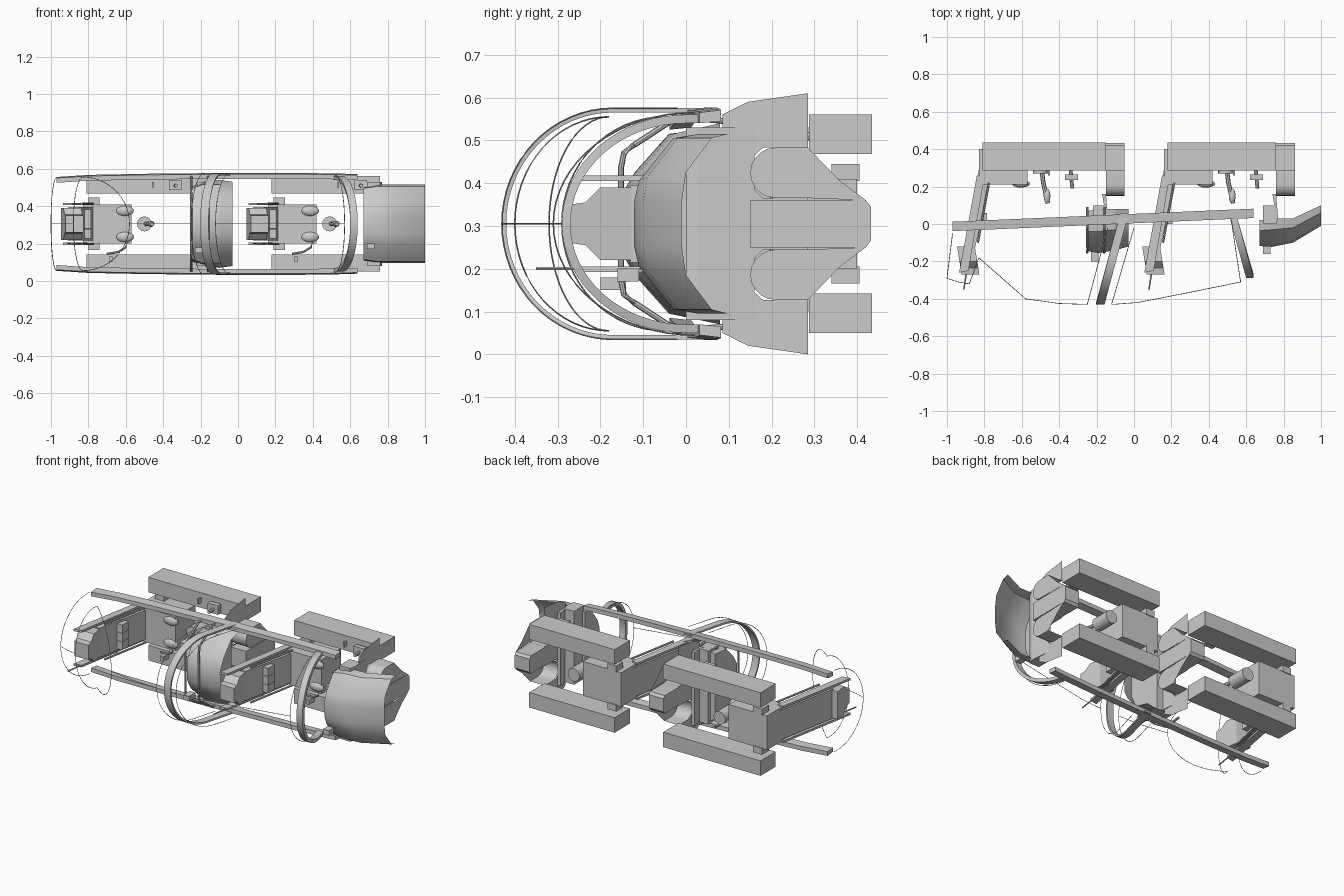
import bpy, bmesh, math
from mathutils import Vector

if "Cube" in bpy.data.objects:
    bpy.data.objects.remove(bpy.data.objects["Cube"])

C = 0.305   # centre plane (z), the cockpit is mirrored about it


def make(name, verts, faces, smooth=False):
    me = bpy.data.meshes.new(name)
    me.from_pydata([tuple(v) for v in verts], [], faces)
    bm = bmesh.new()
    bm.from_mesh(me)
    bmesh.ops.recalc_face_normals(bm, faces=bm.faces)
    bm.to_mesh(me)
    bm.free()
    ob = bpy.data.objects.new(name, me)
    bpy.context.collection.objects.link(ob)
    if smooth:
        bpy.context.view_layer.objects.active = ob
        ob.select_set(True)
        bpy.ops.object.shade_smooth_by_angle(angle=math.radians(35))
        ob.select_set(False)
    return ob


def loft(name, rings, caps=True, closed=True, smooth=False):
    n = len(rings[0])
    verts = [v for r in rings for v in r]
    faces = []
    for i in range(len(rings) - 1):
        for j in range(n if closed else n - 1):
            k = (j + 1) % n
            faces.append((i*n + j, i*n + k, (i+1)*n + k, (i+1)*n + j))
    if caps:
        faces += [tuple(range(n)), tuple(range(len(verts) - n, len(verts)))]
    return make(name, verts, faces, smooth)


def prism_z(name, poly, z0, z1):
    return loft(name, [[(x, y, z) for x, y in poly] for z in (z0, z1)])


def prism_x(name, poly, x0, x1, caps=True, closed=True, smooth=False):
    return loft(name, [[(x, y, z) for y, z in poly] for x in (x0, x1)], caps, closed, smooth)


def box(name, x0, x1, y0, y1, z0, z1):
    return prism_z(name, [(x0, y0), (x1, y0), (x1, y1), (x0, y1)], z0, z1)


def tube(name, pts, r, sides=8):
    pts = [Vector(p) for p in pts]
    rings = []
    for i, p in enumerate(pts):
        d = (pts[min(i+1, len(pts)-1)] - pts[max(i-1, 0)]).normalized()
        ref = Vector((0, 0, 1)) if abs(d.z) < 0.8 else Vector((1, 0, 0))
        u = d.cross(ref).normalized()
        v = d.cross(u)
        rings.append([p + r*(u*math.cos(a) + v*math.sin(a))
                      for a in (2*math.pi*k/sides for k in range(sides))])
    return loft(name, rings, smooth=sides > 5)


def ellipsoid(name, c, s):
    bm = bmesh.new()
    bmesh.ops.create_uvsphere(bm, u_segments=16, v_segments=10, radius=1)
    vs = [[c[i] + v.co[i]*s[i] for i in range(3)] for v in bm.verts]
    fs = [[v.index for v in f.verts] for f in bm.faces]
    bm.free()
    return make(name, vs, fs, True)


def arc(x0, x1, y0, y1, half, ys=None, n=32):
    """Canopy arch: x0,y0 at the sills, x1,y1 at the crown; straight sides up to y = ys."""
    ys = y0 if ys is None else ys
    pts = [(ys + (y1-ys)*math.sin(math.pi*i/n), C + half*math.cos(math.pi*i/n)) for i in range(n+1)]
    if ys != y0:
        pts = [(y0, C + half)] + pts + [(y0, C - half)]
    return [(x0 + (x1-x0)*(y-y0)/(y1-y0), y, z) for y, z in pts]


def hoop(name, x0, x1, y0, y1, half, width, thick, ys=None):
    o = arc(x0, x1, y0, y1, half, ys)
    i = arc(x0, x1, y0, y1 + thick, half - thick, ys)
    w = width/2
    loft(name, [[(a[0]-w, a[1], a[2]), (a[0]+w, a[1], a[2]),
                 (b[0]+w, b[1], b[2]), (b[0]-w, b[1], b[2])] for a, b in zip(o, i)], smooth=True)


def mz(z, s):
    return C + s*z


# ---- one crew station (seat, stick, consoles, footwell); d = x offset, xe = forward end
def station(tag, d, xe):
    xb = xe - .10     # bulkhead position
    # seat pan, back and headrest
    box(tag + "_seat_pan", d-.83, d-.57, .21, .40, .20, .41)
    prism_z(tag + "_seat_back", [(d-.83, .29), (d-.77, .24), (d-.85, -.13), (d-.91, -.13)], .215, .395)
    hr = [(-.12, .39), (-.20, .39), (-.235, .355), (-.27, .35), (-.27, .26),
          (-.235, .255), (-.20, .22), (-.12, .22)]
    loft(tag + "_headrest", [[(d + x - .16*y, y, z) for y, z in hr] for x in (-.965, -.87)])
    for k in range(3):
        z = .228 + k*.052
        box(tag + "_back_pad", d-.835, d-.785, .0, .06, z, z + .05)
    for s in (1, -1):
        a, b = sorted((mz(.100, s), mz(.113, s)))
        prism_z(tag + "_seat_rail", [(d-.84, .26), (d-.80, .25), (d-.885, -.25), (d-.935, -.26)], a, b)
        tube(tag + "_harness_rod", [(d-.775, .22, mz(.108, s)), (d-.835, -.10, mz(.108, s))], .006)
        a, b = sorted((mz(.10, s), mz(.14, s)))
        box(tag + "_seat_bracket", d-.80, d-.74, .34, .405, a, b)
        ellipsoid(tag + "_thigh_pad", (d-.605, .215, mz(.07, s)), (.048, .02, .028))
        # side console
        a, b = sorted((mz(.163, s), mz(.255, s)))
        box(tag + "_side_console", d-.81, xb, .287, .435, a, b)
    # handle beside the seat
    tube(tag + "_seat_handle", [(d-.70, .25, .145), (d-.64, .23, .155), (d-.60, .22, .18), (d-.59, .21, .21)], .006)
    tube(tag + "_canopy_lever", [(d-.91, -.35, .20), (d-.89, -.22, .20), (d-.83, .02, .20)], .004, 6)
    # control stick with boot
    tube(tag + "_stick_boot", [(d-.50, .27, C), (d-.50, .39, C)], .04, 16)
    tube(tag + "_stick", [(d-.495, .30, C), (d-.485, .22, C), (d-.46, .11, C)], .012)
    ellipsoid(tag + "_stick_grip", (d-.465, .15, C), (.018, .04, .016))
    # throttle lever and switch boxes
    tube(tag + "_throttle_arm", [(d-.34, .30, .51), (d-.33, .19, .51)], .01)
    box(tag + "_throttle_grip", d-.37, d-.30, .235, .265, .485, .54)
    box(tag + "_switch_box", d-.46, d-.45, .26, .29, .50, .53)
    box(tag + "_side_knob", d-.69, d-.67, .23, .29, .10, .13)

    # footwell bulkhead with two tunnels running forward, closed at the far end
    for s in (1, -1):
        plate = [(.085, .0), (.085, .255), (.145, .285), (.285, .305), (.285, .178), (.18, .178), (.155, .155),
                 (.15, .12), (.155, .085), (.18, .06), (.285, .06), (.285, 0)]
        make(tag + "_bulkhead", [(xb, y, mz(z, s)) for y, z in plate], [tuple(range(len(plate)))])
        u = [(.285, .178)] + [(.21 - .06*math.sin(math.pi*k/10), .119 + .059*math.cos(math.pi*k/10))
                              for k in range(11)] + [(.285, .06)]
        prism_x(tag + "_foot_tunnel", [(y, mz(z, s)) for y, z in u], xb, xe, False, False, True)
        end = u + [(.42, .055), (.36, .10)]
        make(tag + "_tunnel_end", [(xe, y, mz(z, s)) for y, z in end], [tuple(range(len(end)))])
    prism_x(tag + "_pedestal", [(.15, .36), (.42, .36), (.432, .345), (.432, .265), (.42, .25), (.15, .25)], xb, xe)
    # main instrument panel below the hood
    prism_z(tag + "_instrument_panel", [(xe-.17, 0), (xe-.10, 0), (xe-.09, .03), (xe-.10, .16),
                                        (xe-.12, .16), (xe-.11, .1), (xe-.17, .1)], .08, .53)


station("rear", 0, -.05)
station("front", .99, .86)


# ---- instrument hoods
def half_to_full(half):
    return [(y, C + z) for y, z in half] + [(y, C - z) for y, z in reversed(half)]


nose = [(.67, [(.02, .195), (-.035, .19), (-.10, .10), (-.118, .05)]),
        (.74, [(.03, .21), (-.03, .20), (-.11, .10), (-.122, .05)]),
        (.85, [(.03, .21), (-.02, .20), (-.09, .11), (-.10, .05)]),
        (1.0, [(.10, .21), (.06, .20), (.0, .12), (-.01, .05)])]
loft("front_hood", [[(x, y, z) for y, z in half_to_full(h)] for x, h in nose], False, False, True)
loft("front_hood_back", [[(x, y, z) for y, z in half_to_full(nose[0][1])] for x in (.67, .69)])
box("front_sight", .69, .73, -.16, -.11, .17, .20)

mid = [(-.245, [(.07, .20), (-.04, .19), (-.11, .12), (-.145, .06)]),
       (-.19, [(.08, .225), (-.04, .21), (-.12, .12), (-.155, .06)]),
       (-.10, [(.08, .235), (-.03, .21), (-.11, .12), (-.14, .06)]),
       (-.03, [(.08, .225), (-.02, .20), (-.09, .12), (-.12, .06)])]
loft("rear_hood", [[(x, y, z) for y, z in half_to_full(h)] for x, h in mid[:3]], True, True, True)
loft("rear_hood_lip", [[(x, y, z) for y, z in half_to_full(h)] for x, h in mid[2:]], False, False, True)
box("rear_sight", -.23, -.19, -.20, -.14, .15, .18)

# ---- grab frames around the hoods
for name, x in (("rear_grab_frame", -.25), ("mid_grab_frame", -.16)):
    half = [(.09, .24), (-.02, .25), (-.12, .185), (-.145, .165), (-.152, .13)]
    tube(name, [(x, y, z) for y, z in half_to_full(half)], .007)

# ---- canopy sills, one each side
sill = [(-.97, .245), (-.8, .256), (-.5, .262), (-.1, .266), (.35, .266), (.55, .263), (.64, .26)]
for s in (1, -1):
    rings = []
    for x, h in sill:
        y = -.01 + (x + .97)*.07/1.61
        rings.append([(x, y - .028, mz(h - .025, s)), (x, y - .028, mz(h, s)),
                      (x, y + .022, mz(h + .006, s)), (x, y + .022, mz(h - .02, s))])
    loft("canopy_sill", rings)

# ---- canopy arches
hoop("middle_arch", -.05, -.18, .06, -.43, .27, .045, .01, -.17)
hoop("front_arch", .53, .62, .04, -.29, .255, .04, .02, .0)

# ---- thin glazing edges
edges = [arc(0, -.12, -.02, -.43, .27, -.17), arc(-.14, -.25, -.02, -.43, .27, -.17),
         arc(.52, .57, .02, -.31, .26), arc(-.97, -1.0, -.05, -.29, .25),
         arc(-.83, -.58, -.18, -.40, .25), arc(-.83, -.88, -.18, -.32, .25)]
for e in edges:
    tube("glazing_edge", e, .0018, 4)
tube("glazing_ridge", [(-.58, -.40, C), (-.4, -.425, C), (-.25, -.43, C)], .0018, 4)
tube("glazing_ridge", [(-.12, -.43, C), (.02, -.42, C), (.3, -.365, C), (.57, -.31, C)], .0018, 4)
tube("glazing_ridge", [(-1.0, -.29, C), (-.94, -.31, C), (-.88, -.32, C)], .0018, 4)
